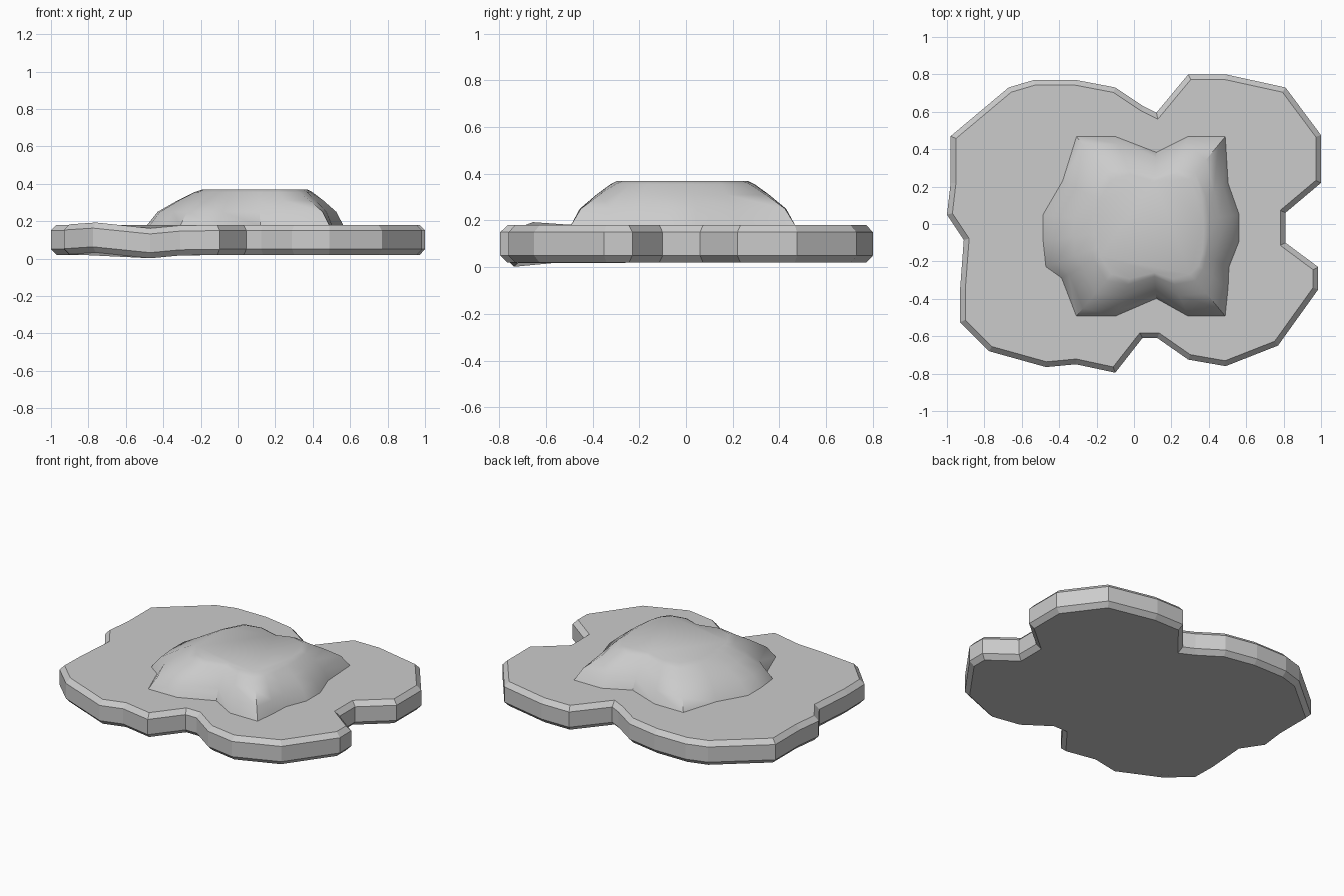
import bpy, bmesh, math
from mathutils import Vector

if "Cube" in bpy.data.objects:
    bpy.data.objects.remove(bpy.data.objects["Cube"])


def loft(name, rings, cap_bottom=True):
    """Skin matching rings of 3D points and cap the ends."""
    bm = bmesh.new()
    rows = [[bm.verts.new(p) for p in ring] for ring in rings]
    n = len(rows[0])
    for a, b in zip(rows, rows[1:]):
        for i in range(n):
            j = (i + 1) % n
            bm.faces.new((a[i], a[j], b[j], b[i]))
    bm.faces.new(rows[-1])
    if cap_bottom:
        bm.faces.new(rows[0][::-1])
    bmesh.ops.recalc_face_normals(bm, faces=bm.faces)
    mesh = bpy.data.meshes.new(name)
    bm.to_mesh(mesh)
    bm.free()
    obj = bpy.data.objects.new(name, mesh)
    bpy.context.collection.objects.link(obj)
    return obj


def inset(points, d):
    """Move a clockwise outline inwards by d with mitred corners."""
    out = []
    for i, p in enumerate(points):
        e1 = (p - points[i - 1]).normalized()
        e2 = (points[(i + 1) % len(points)] - p).normalized()
        n1, n2 = Vector((e1.y, -e1.x)), Vector((e2.y, -e2.x))
        out.append(p + (n1 + n2) * d / (1 + n1.dot(n2)))
    return out


# Ground slab: irregular outline with bevelled rims
outline = [Vector(p) for p in [
    (-.98, .47), (-.67, .73), (-.535, .77), (-.31, .77), (-.10, .73),
    (.05, .63), (.12, .595), (.29, .80), (.49, .80), (.81, .73),
    (1, .475), (1, .22), (.81, .06), (.81, -.10), (.985, -.23),
    (.985, -.35), (.77, -.65), (.49, -.76), (.29, -.725), (.125, -.61),
    (.045, -.61), (-.10, -.795), (-.31, -.75), (-.47, -.765),
    (-.775, -.68), (-.93, -.525), (-.93, -.35), (-.91, -.085),
    (-1, .05), (-.98, .22)]]
inner = inset(outline, .028)
dip = {22: -.003, 23: -.018, 24: .013, 25: .003}   # slightly wavy front-left rim
rings = []
for pts, z in ((inner, .02), (outline, .05), (outline, .15), (inner, .18)):
    rings.append([(p.x, p.y, z + dip.get(i, 0)) for i, p in enumerate(pts)])
loft("ground_slab", rings)

# Mound: lobed foot blending up to a rounded plateau
foot = [Vector(p) for p in [
    (-.31, .47), (-.10, .47), (.12, .385), (.29, .47), (.49, .47),
    (.505, .22), (.565, .05), (.565, -.09), (.51, -.23), (.505, -.35),
    (.49, -.495), (.29, -.495), (.12, -.40), (-.10, -.495), (-.31, -.495),
    (-.39, -.29), (-.475, -.23), (-.49, -.09), (-.49, .05), (-.385, .23)]]
centre = Vector((.09, -.015))
plateau = []
for i, p in enumerate(foot):
    d = (p - centre).normalized()
    r = .28 / (abs(d.x) ** 4 + abs(d.y) ** 4) ** .25
    if i in (2, 12):
        r -= .035
    plateau.append(centre + d * r)
rings = []
for t, z in ((0, .175), (.2, .25), (.55, .31), (.85, .355), (1, .37)):
    rings.append([(*a.lerp(b, t), z) for a, b in zip(foot, plateau)])
mound = loft("mound", rings, cap_bottom=False)
bpy.context.view_layer.objects.active = mound
mound.select_set(True)
bpy.ops.object.shade_smooth_by_angle(angle=math.radians(40))
